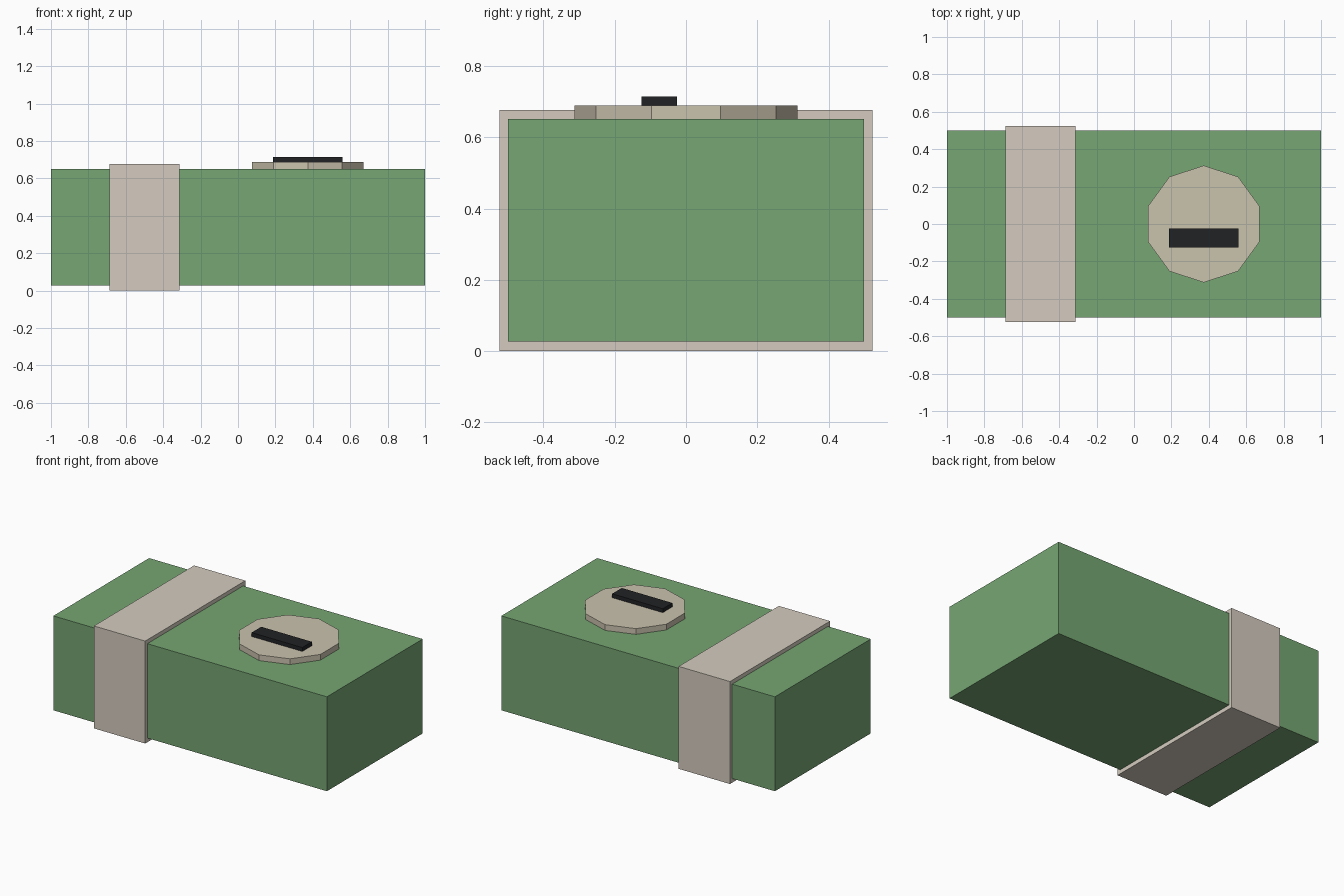
import bpy

if "Cube" in bpy.data.objects:
    bpy.data.objects.remove(bpy.data.objects["Cube"])


def material(name, rgb):
    mat = bpy.data.materials.new(name)
    mat.diffuse_color = (*rgb, 1.0)
    mat.use_nodes = True
    mat.node_tree.nodes["Principled BSDF"].inputs["Base Color"].default_value = mat.diffuse_color
    return mat


def box(name, lo, hi, mat):
    """Axis-aligned box between two corners."""
    center = [(a + b) / 2 for a, b in zip(lo, hi)]
    bpy.ops.mesh.primitive_cube_add(size=1, location=center)
    obj = bpy.context.object
    obj.name = name
    obj.scale = [b - a for a, b in zip(lo, hi)]
    bpy.ops.object.transform_apply(location=False, rotation=False, scale=True)
    obj.data.materials.append(mat)
    return obj


green = material("bill_green", (0.18, 0.38, 0.17))
paper = material("band_paper", (0.66, 0.60, 0.52))
cream = material("seal_cream", (0.59, 0.54, 0.42))
black = material("mark_black", (0.015, 0.016, 0.018))

# Main stack
box("stack", (-1.0, -0.5, 0.027), (1.0, 0.5, 0.651), green)

# Paper band wrapped around the stack
box("band", (-0.6875, -0.523, 0.0), (-0.3125, 0.523, 0.677), paper)

# Ten-sided seal on the top, corner pointing to +y
bpy.ops.mesh.primitive_cylinder_add(vertices=10, radius=0.3125, depth=0.048,
                                    location=(0.373, 0, 0.665))
seal = bpy.context.object
seal.name = "seal"
seal.data.materials.append(cream)

# Dark bar on the seal
box("seal_bar", (0.1875, -0.125, 0.680), (0.5575, -0.025, 0.715), black)
